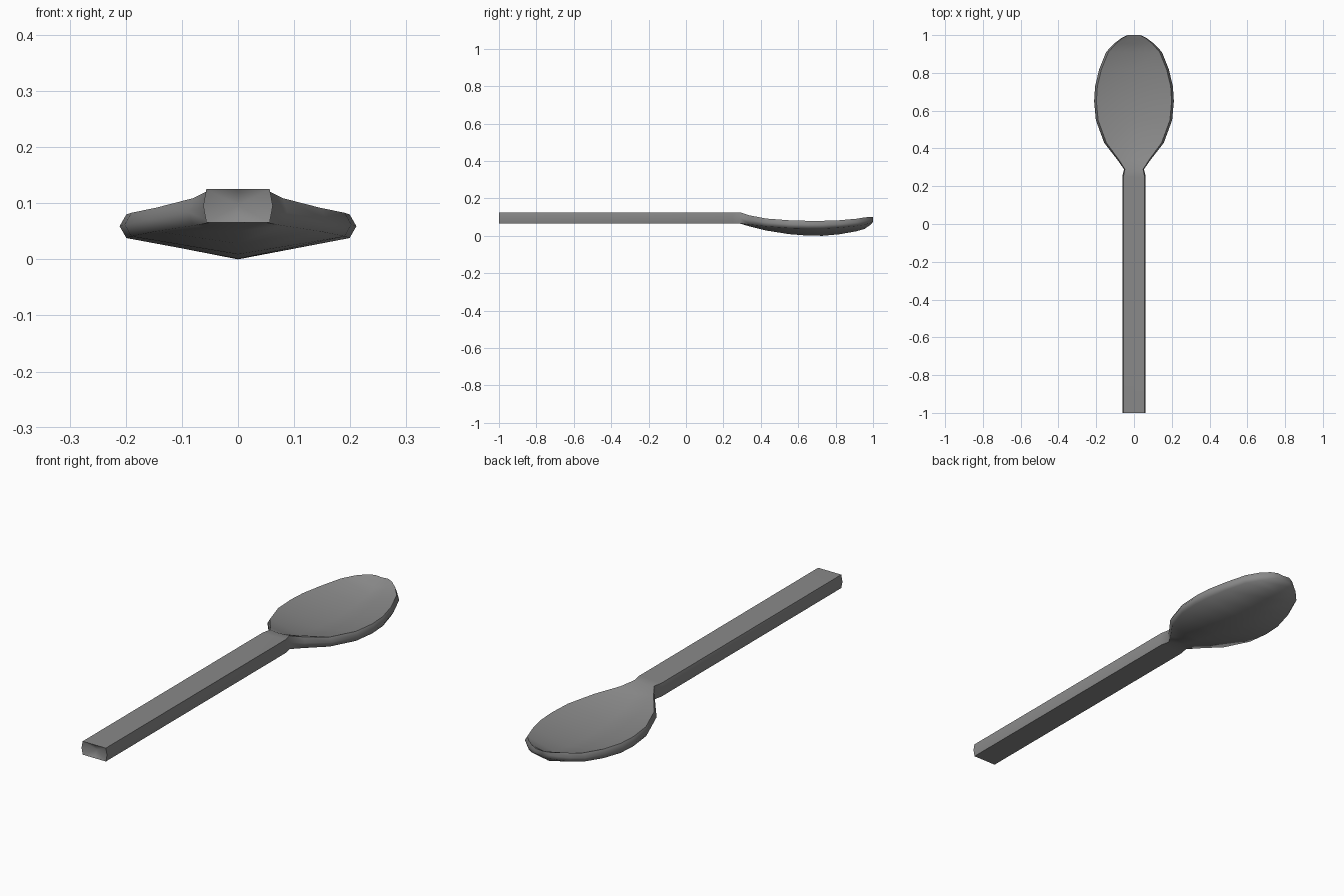
import bpy, bmesh, math

# Stations: y, half width, rim top z, rim bottom z, floor top z, underside z
stations = [
    (-1.00, 0.062, 0.125, 0.066, 0.125, 0.066),
    (0.25, 0.062, 0.125, 0.066, 0.125, 0.066),
    (0.29, 0.053, 0.125, 0.066, 0.122, 0.065),
    (0.34, 0.088, 0.109, 0.060, 0.098, 0.050),
    (0.43, 0.158, 0.092, 0.050, 0.065, 0.028),
    (0.55, 0.202, 0.083, 0.041, 0.046, 0.009),
    (0.65, 0.211, 0.080, 0.038, 0.040, 0.001),
    (0.73, 0.206, 0.080, 0.038, 0.040, 0.000),
    (0.82, 0.184, 0.083, 0.043, 0.046, 0.008),
    (0.91, 0.148, 0.091, 0.052, 0.058, 0.024),
    (0.955, 0.106, 0.098, 0.059, 0.072, 0.037),
    (0.985, 0.066, 0.101, 0.068, 0.090, 0.058),
    (1.00, 0.034, 0.100, 0.076, 0.098, 0.074),
]

bm = bmesh.new()
rings = []
for y, w, rt, rb, ft, ub in stations:
    e = w - min(0.012, w * 0.09)
    mid = (rt + rb) / 2
    pts = [(0, ft), (e, rt), (w, mid), (e, rb),
           (0, ub), (-e, rb), (-w, mid), (-e, rt)]
    rings.append([bm.verts.new((x, y, z)) for x, z in pts])

# Skin between the rings
for a, b in zip(rings, rings[1:]):
    for i in range(8):
        j = (i + 1) % 8
        bm.faces.new((a[i], a[j], b[j], b[i]))

# Bowl tip is closed flat, handle end has a shallow dimple
bm.faces.new(rings[-1])
dimple = bm.verts.new((0, -0.98, 0.096))
for i in range(8):
    bm.faces.new((rings[0][i], rings[0][(i + 1) % 8], dimple))
bmesh.ops.recalc_face_normals(bm, faces=bm.faces[:])

mesh = bpy.data.meshes.new("spoon")
bm.to_mesh(mesh)
bm.free()
spoon = bpy.data.objects.new("spoon", mesh)
bpy.context.collection.objects.link(spoon)

# Dark grey finish
grey = bpy.data.materials.new("dark_grey")
grey.diffuse_color = (0.25, 0.25, 0.25, 1)
mesh.materials.append(grey)

# Rounded rim, crisp handle edges
bpy.context.view_layer.objects.active = spoon
spoon.select_set(True)
bpy.ops.object.shade_smooth_by_angle(angle=math.radians(65))
